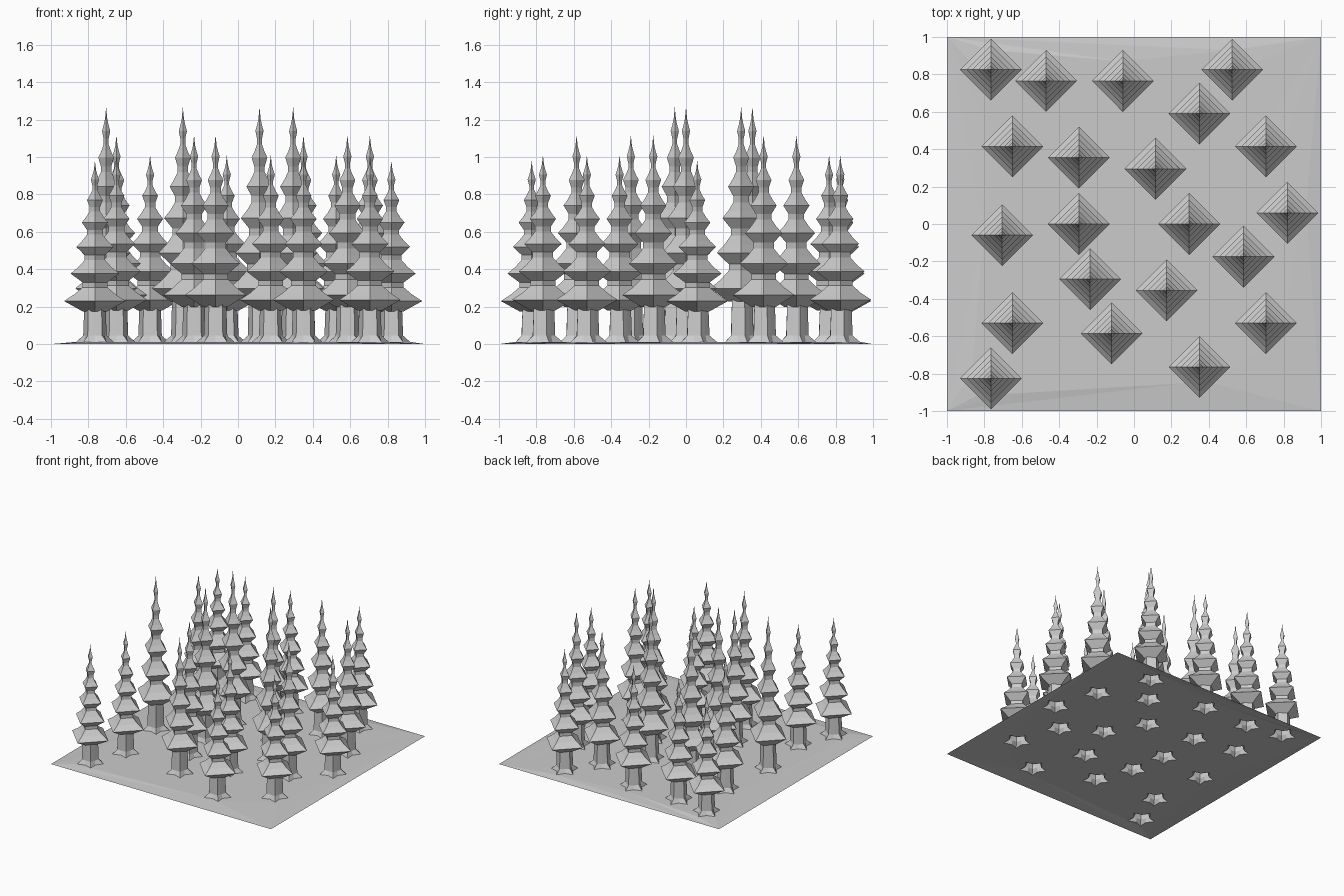
import bpy, bmesh, math

if "Cube" in bpy.data.objects:
    bpy.data.objects.remove(bpy.data.objects["Cube"])

grey = bpy.data.materials.new("pale grey")
grey.diffuse_color = (0.6, 0.6, 0.6, 1)
grey.use_nodes = True
grey.node_tree.nodes["Principled BSDF"].inputs["Base Color"].default_value = grey.diffuse_color

# tree positions by height scale
FOREST = {
    1.0: [(-.765, .825), (.82, .06), (-.765, -.825)],
    1.03: [(-.47, .765), (-.06, .765), (.525, .825), (.175, -.355),
           (-.65, -.53), (.705, -.53), (.35, -.765)],
    1.14: [(.35, .59), (.705, .415), (-.65, .415), (.585, -.175),
           (-.235, -.295), (-.12, -.585)],
    1.295: [(-.295, .355), (.115, .295), (.295, 0), (-.295, 0), (-.705, -.06)],
}
# branch tiers: height, rim radius, neck radius below
TIERS = [(.23, .165, .066), (.377, .13, .066), (.52, .10, .055),
         (.65, .07, .042), (.77, .042, .028), (.88, .022, .013)]
GROUND_Z = 0.012


def finish(name, bm):
    me = bpy.data.meshes.new(name)
    bm.to_mesh(me)
    bm.free()
    me.materials.append(grey)
    ob = bpy.data.objects.new(name, me)
    bpy.context.collection.objects.link(ob)
    return ob


def ring(bm, x, y, z, radii, n, turn):
    return [bm.verts.new((x + radii[i % len(radii)] * math.cos(turn + math.tau * i / n),
                          y + radii[i % len(radii)] * math.sin(turn + math.tau * i / n), z))
            for i in range(n)]


def bridge(bm, a, b):
    n = len(a)
    for i in range(n):
        j = (i + 1) % n
        bm.faces.new((a[i], a[j], b[j], b[i]))


def crown(x, y, s):
    """Four-sided stack of flared branch tiers ending in a needle tip."""
    prof = []
    for i, (z, r, neck) in enumerate(TIERS):
        up = TIERS[i + 1][2] if i < 5 else .006
        gap = (TIERS[i + 1][0] if i < 5 else .98) - z
        prof += [(neck, z - .055 if i == 0 else z - gap * .33), (r, z),
                 (up + (r - up) * .45, z + gap * .24), (up, z + gap * .5)]
    bm = bmesh.new()
    rings = [ring(bm, x, y, z * s, [r], 4, 0) for r, z in prof]
    for a, b in zip(rings, rings[1:]):
        bridge(bm, a, b)
    tip = bm.verts.new((x, y, .98 * s))
    for i in range(4):
        bm.faces.new((rings[-1][i], rings[-1][(i + 1) % 4], tip))
    finish("tree_crown", bm)


ROOT = [.105, .062]
TURN = math.pi / 2


def trunk(x, y, s):
    """Five-sided hollow trunk with five pointed roots."""
    bm = bmesh.new()
    a = ring(bm, x, y, GROUND_Z, ROOT, 10, TURN)
    b = ring(bm, x, y, .045, [.066, .055], 10, TURN)
    c = ring(bm, x, y, .20 * s, [.06, .06 * math.cos(math.pi / 5)], 10, TURN)
    bridge(bm, a, b)
    bridge(bm, b, c)
    finish("trunk", bm)


# ground sheet with an opening under every trunk
ground = bmesh.new()
loops = [[ground.verts.new((x, y, 0)) for x, y in ((-1, -1), (1, -1), (1, 1), (-1, 1))]]

for scale, spots in FOREST.items():
    for px, py in spots:
        crown(px, py, scale)
        trunk(px, py, scale)
        loops.append(ring(ground, px, py, 0, ROOT, 10, TURN))

edges = [ground.edges.new((l[i], l[(i + 1) % len(l)])) for l in loops for i in range(len(l))]
bmesh.ops.triangle_fill(ground, edges=edges, use_beauty=True, use_dissolve=False,
                        normal=(0, 0, 1))
for l in loops[1:]:
    for v in l:
        v.co.z = GROUND_Z
for f in ground.faces:
    f.normal_update()
    if f.normal.z < 0:
        f.normal_flip()
finish("ground", ground)
